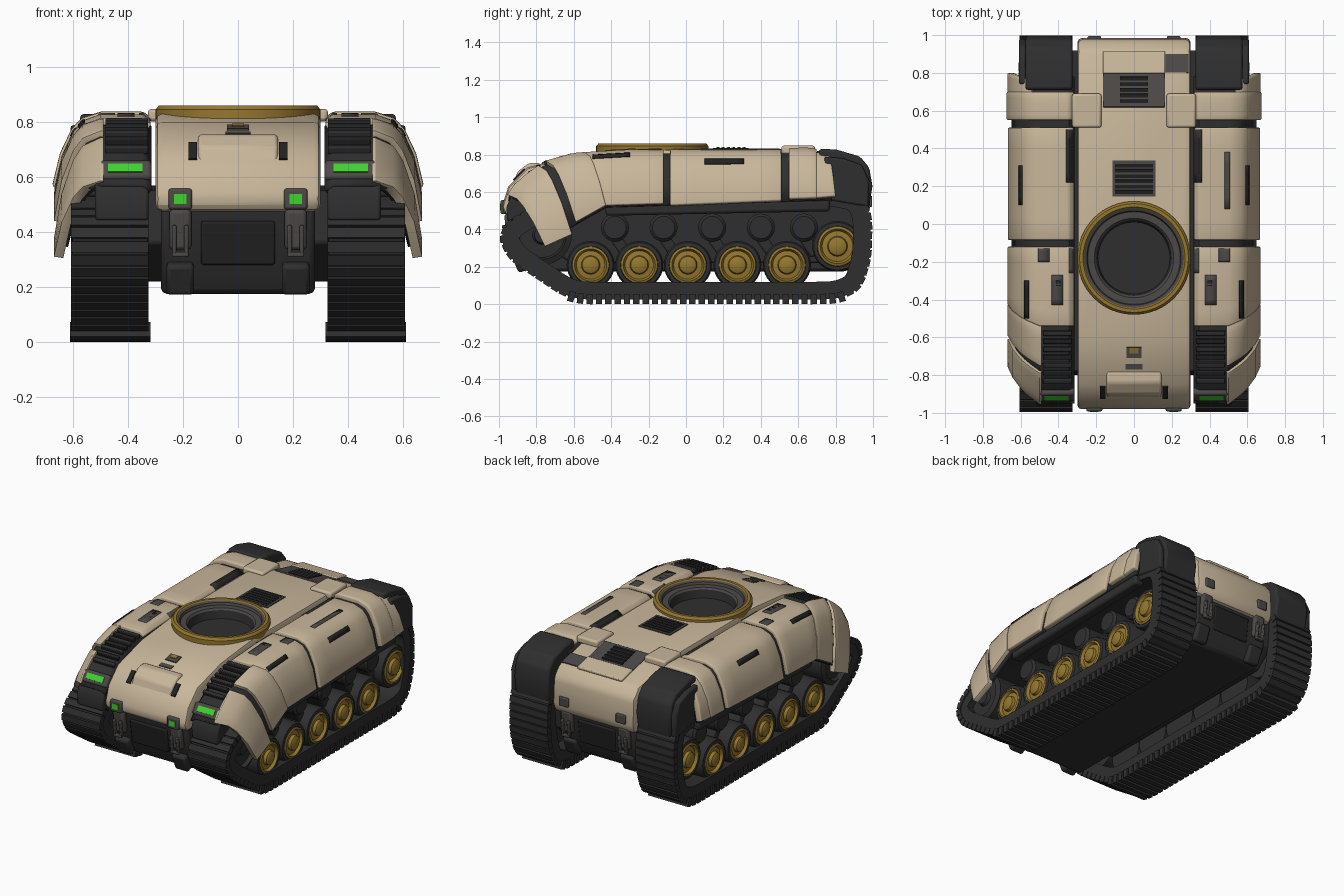
import bpy, bmesh, math
from mathutils import Matrix, Vector

if "Cube" in bpy.data.objects:
    bpy.data.objects.remove(bpy.data.objects["Cube"])


def material(name, rgb):
    m = bpy.data.materials.new(name)
    m.diffuse_color = (*rgb, 1)
    m.use_nodes = True
    m.node_tree.nodes["Principled BSDF"].inputs["Base Color"].default_value = m.diffuse_color
    return m


TAN = material("sand_armour", (0.58, 0.47, 0.325))
DARK = material("dark_rubber", (0.028, 0.028, 0.028))
GREY = material("worn_grey", (0.072, 0.066, 0.062))
GOLD = material("brass", (0.30, 0.185, 0.028))
GREEN = material("green_lamp", (0.05, 0.65, 0.03))
BLACK = material("black_vent", (0.016, 0.016, 0.016))


def make(name, verts, faces, mat, mirror=False, bevel=0, solid=0, recalc=True):
    me = bpy.data.meshes.new(name)
    me.from_pydata([tuple(v) for v in verts], [], faces)
    if recalc:
        bm = bmesh.new()
        bm.from_mesh(me)
        bmesh.ops.remove_doubles(bm, verts=bm.verts, dist=1e-5)
        bmesh.ops.recalc_face_normals(bm, faces=bm.faces)
        bm.to_mesh(me)
        bm.free()
    me.materials.append(mat)
    ob = bpy.data.objects.new(name, me)
    bpy.context.collection.objects.link(ob)
    if solid:
        s = ob.modifiers.new("thickness", 'SOLIDIFY')
        s.thickness, s.offset = solid, -1
    if bevel:
        b = ob.modifiers.new("bevel", 'BEVEL')
        b.width, b.segments, b.limit_method = bevel, 2, 'ANGLE'
    if mirror:
        ob.modifiers.new("mirror", 'MIRROR')
    return ob


BOX_FACES = [(0, 1, 3, 2), (4, 6, 7, 5), (0, 4, 5, 1), (2, 3, 7, 6), (0, 2, 6, 4), (1, 5, 7, 3)]


def box(name, loc, size, mat, tilt=0, mirror=False, bevel=0):
    r = Matrix.Rotation(tilt, 3, 'X')
    vs = [Vector(loc) + r @ Vector((x * size[0] / 2, y * size[1] / 2, z * size[2] / 2))
          for x in (-1, 1) for y in (-1, 1) for z in (-1, 1)]
    return make(name, vs, BOX_FACES, mat, mirror, bevel)


def prism(name, pts, x0, x1, mat, mirror=False, bevel=0):
    n = len(pts)
    vs = [(x0, *p) for p in pts] + [(x1, *p) for p in pts]
    fs = [tuple(range(n)), tuple(range(2 * n - 1, n - 1, -1))]
    fs += [(i, (i + 1) % n, (i + 1) % n + n, i + n) for i in range(n)]
    return make(name, vs, fs, mat, mirror, bevel)


def lathe(name, prof, centre, mat, axis='X', mirror=False, seg=32):
    vs, fs, n = [], [], len(prof)
    for k in range(seg):
        c, s = math.cos(2 * math.pi * k / seg), math.sin(2 * math.pi * k / seg)
        for r, h in prof:
            vs.append((h, centre[0] + r * c, centre[1] + r * s) if axis == 'X'
                      else (centre[0] + r * c, centre[1] + r * s, h))
    for k in range(seg):
        m = (k + 1) % seg
        fs += [(k * n + i, m * n + i, m * n + i + 1, k * n + i + 1) for i in range(n - 1)]
    return make(name, vs, fs, mat, mirror)


def interp(table, x):
    if x <= table[0][0]:
        return table[0][1:]
    for a, b in zip(table, table[1:]):
        if x <= b[0]:
            f = (x - a[0]) / (b[0] - a[0])
            return tuple(p + (q - p) * f for p, q in zip(a[1:], b[1:]))
    return table[-1][1:]


# Fender surface: crown height along y, and cross-section (t, x, fraction of drop)
CROWN = [(-0.97, 0.56), (-0.93, 0.63), (-0.85, 0.70), (-0.76, 0.765), (-0.6, 0.81), (-0.3, 0.828),
         (0.5, 0.828), (0.65, 0.832), (0.8, 0.81), (0.95, 0.74)]
CROSS = [(0, 0.315, 0.08), (0.1, 0.345, 0), (0.4, 0.50, 0), (0.55, 0.565, 0.08),
         (0.65, 0.60, 0.22), (0.82, 0.642, 0.55), (1, 0.67, 1)]


def skin(name, stations, t0, t1, mat, off=0.0, thick=0.03, bevel=0, mirror=True):
    """Curved plate on the fender; stations are (y at crown, y at hem, hem height)."""
    ts = sorted({t0, t1} | {c[0] for c in CROSS if t0 < c[0] < t1})
    rows = [[p + (q - p) * k / 5 for p, q in zip(a, b)]
            for a, b in zip(stations, stations[1:]) for k in range(5)] + [list(stations[-1])]
    vs = []
    for yt, yb, hem in rows:
        top = interp(CROWN, yt)[0]
        for t in ts:
            x, g = interp(CROSS, t)
            a = min(1, max(0, (t - 0.4) / 0.35)) * math.pi / 2
            vs.append((x + off * math.sin(a), yt + (yb - yt) * max(0, (t - 0.4) / 0.6),
                       top - (top - hem) * g + off * math.cos(a)))
    n = len(ts)
    fs = [(i * n + j, i * n + j + 1, (i + 1) * n + j + 1, (i + 1) * n + j)
          for i in range(len(rows) - 1) for j in range(n - 1)]
    return make(name, vs, fs, mat, mirror, bevel, thick, recalc=False)


# Fender armour plates over a dark liner
skin("fender_liner", [(-0.95, -0.72, 0.35), (-0.72, -0.57, 0.44), (-0.43, -0.43, 0.52), (0.78, 0.78, 0.56)],
     0, 1, DARK, -0.022, 0.03)
skin("front_skirt", [(-0.955, -0.755, 0.31), (-0.79, -0.61, 0.375)], 0.38, 1, TAN, 0, 0.035, 0.008)
skin("forward_skirt", [(-0.75, -0.59, 0.44), (-0.54, -0.43, 0.53)], 0.38, 1, TAN, 0, 0.035, 0.006)
skin("middle_skirt", [(-0.54, -0.43, 0.53), (-0.12, -0.12, 0.54)], 0, 1, TAN, 0, 0.035, 0.006)
skin("rear_skirt", [(-0.085, -0.085, 0.53), (0.51, 0.51, 0.555)], 0, 1, TAN, 0, 0.035, 0.008)
skin("tail_skirt", [(0.55, 0.55, 0.565), (0.70, 0.70, 0.57)], 0, 1, TAN, 0.006, 0.04, 0.008)
skin("tail_corner", [(0.69, 0.69, 0.57), (0.76, 0.80, 0.58)], 0.5, 1, TAN, 0.002, 0.04, 0.008)
prism("fender_nose", [(-0.955, 0.44), (-0.96, 0.52), (-0.93, 0.59), (-0.8, 0.69), (-0.8, 0.5)], 0.325, 0.52, DARK,
      True, 0.01)
box("hem_rail", (0.60, 0.17, 0.515), (0.07, 1.2, 0.06), DARK, 0.02, True, 0.015)

# Inset slots and worn plates on the fenders
SLOTS = [("side_slot", 0.10, 0.31, 0.62, 0.68, BLACK), ("forward_side_slot", -0.50, -0.30, 0.53, 0.59, BLACK),
         ("top_slot", 0.08, 0.38, 0.36, 0.42, GREY), ("grey_hatch", -0.43, -0.27, 0.16, 0.28, GREY),
         ("hatch_core", -0.40, -0.30, 0.18, 0.23, BLACK), ("deck_gutter", 0.22, 0.50, 0.0, 0.13, DARK),
         ("ring_gutter", -0.26, -0.13, 0.0, 0.09, GREY), ("edge_slot", -0.20, -0.13, 0.3, 0.42, GREY)]
for nm, y0, y1, t0, t1, mat in SLOTS:
    skin(nm, [(y0, y0, 0.54), (y1, y1, 0.545)], t0, t1, mat, 0.004, 0.009, 0, nm != "top_slot")

# Front fender grill ribs
for k in range(7):
    y = -0.83 + k * 0.042
    box("grill_rib", (0.405, y, interp(CROWN, y)[0] - 0.014), (0.155, 0.024, 0.028), BLACK if k % 2 else DARK,
        0.45 - k * 0.04, True, 0.004)

# Headlamps on the fenders
box("headlamp_housing", (0.41, -0.885, 0.608), (0.19, 0.085, 0.08), GREY, -0.6, True, 0.012)
box("headlamp", (0.41, -0.92, 0.632), (0.125, 0.008, 0.036), GREEN, -0.6, True)

# Rear dark fender blocks
prism("rear_fender", [(0.71, 0.54), (0.71, 0.83), (0.80, 0.828), (0.93, 0.79), (0.98, 0.73), (0.997, 0.63),
                      (0.975, 0.50)], 0.325, 0.575, DARK, True, 0.015)
prism("rear_fender_cap", [(0.74, 0.56), (0.74, 0.79), (0.84, 0.78), (0.94, 0.745), (0.98, 0.66), (0.975, 0.52)],
      0.57, 0.61, DARK, True, 0.012)

# Central hull
hull = prism("upper_hull", [(-0.965, 0.475), (-0.985, 0.52), (-0.95, 0.63), (-0.85, 0.73), (-0.6, 0.80),
                            (-0.3, 0.83), (0.6, 0.83), (0.92, 0.755), (0.975, 0.69), (0.985, 0.52),
                            (0.965, 0.46)], -0.3, 0.3, TAN, bevel=0.025)
cutter = lathe("ring_cutter", [(0, 0.70), (0.25, 0.70), (0.25, 0.95), (0, 0.95)], (0, -0.18), TAN, 'Z', seg=48)
cut = hull.modifiers.new("ring_hole", 'BOOLEAN')
cut.operation, cut.object, cut.solver = 'DIFFERENCE', cutter, 'EXACT'
bpy.context.view_layer.objects.active = hull
for m in list(hull.modifiers):
    bpy.ops.object.modifier_apply(modifier=m.name)
bpy.data.objects.remove(cutter)
prism("lower_hull", [(-0.945, 0.5), (-0.92, 0.32), (-0.85, 0.175), (0.86, 0.175), (0.93, 0.3), (0.945, 0.5)],
      -0.28, 0.28, DARK, bevel=0.02)
prism("suspension_box", [(-0.78, 0.55), (-0.80, 0.36), (-0.62, 0.22), (0.78, 0.22), (0.90, 0.32), (0.92, 0.57)],
      0.2, 0.35, DARK, True, 0.01)
for s, nm in ((-1, "bow_plate"), (1, "stern_plate")):
    box(nm, (0, s * 0.93, 0.36), (0.27, 0.02, 0.16), BLACK, s * -0.15, False, 0.008)

# Turret ring
C = (0, -0.18)
lathe("ring_rim", [(0.285, 0.79), (0.30, 0.80), (0.30, 0.845), (0.288, 0.86), (0.27, 0.86), (0.262, 0.85)],
      C, GOLD, 'Z', seg=64)
lathe("ring_step", [(0.264, 0.853), (0.25, 0.846), (0.245, 0.83), (0.21, 0.828), (0.20, 0.815)], C, GREY, 'Z', seg=64)
lathe("ring_well", [(0.20, 0.817), (0.19, 0.765), (0, 0.765)], C, DARK, 'Z', seg=64)

# Deck vents with slats
box("deck_vent", (0, 0.24, 0.83), (0.23, 0.19, 0.012), GREY)
for k in range(6):
    box("deck_slat", (0, 0.17 + k * 0.028, 0.834), (0.2, 0.018, 0.012), BLACK, 0.2)
box("rear_vent_frame", (0, 0.71, 0.804), (0.33, 0.19, 0.014), GREY, -0.23, False, 0.004)
for k in range(5):
    box("rear_slat", (0, 0.65 + k * 0.03, 0.826 - k * 0.007), (0.15, 0.02, 0.014), BLACK, 0.1)
box("rear_panel", (0, 0.855, 0.775), (0.33, 0.12, 0.02), TAN, -0.23, False, 0.006)
box("worn_corner", (0.228, 0.85, 0.7735), (0.12, 0.1, 0.008), GREY, -0.23)
box("deck_pad", (0.25, 0.6, 0.825), (0.155, 0.18, 0.045), TAN, 0, True, 0.012)

# Glacis panel with slots and marker
prism("glacis_panel", [(-0.925, 0.64), (-0.90, 0.71), (-0.84, 0.755), (-0.78, 0.755), (-0.8, 0.65)],
      -0.145, 0.145, TAN, bevel=0.012)
box("glacis_slot", (0.165, -0.888, 0.69), (0.03, 0.085, 0.02), BLACK, 0.78, True)
box("marker_plate", (0, -0.68, 0.778), (0.08, 0.06, 0.012), GREY, 0.27)
box("marker", (0, -0.67, 0.785), (0.045, 0.03, 0.012), GOLD, 0.27)
box("glacis_trim", (0, -0.755, 0.757), (0.09, 0.03, 0.01), GREY, 0.27)

# Bow and stern lamps and tow hooks
box("bow_lamp_housing", (0.21, -0.972, 0.52), (0.085, 0.04, 0.075), GREY, 0, True, 0.008)
box("bow_lamp", (0.21, -0.991, 0.52), (0.045, 0.008, 0.035), GREEN, 0, True)
for s in (-1, 1):
    box("hook_mount", (0.21, s * 0.94, 0.41), (0.08, 0.05, 0.15), GREY, s * -0.1, True, 0.015)
    box("hook_foot", (0.21, s * 0.885, 0.235), (0.1, 0.07, 0.12), DARK, s * -0.4, True, 0.015)
    for x in (0.188, 0.232):
        box("hook_side", (x, s * 0.966, 0.37), (0.016, 0.025, 0.11), GREY, s * -0.1, True, 0.005)
    box("hook_bar", (0.21, s * 0.962, 0.318), (0.06, 0.025, 0.018), GREY, 0, True, 0.005)
box("stern_fitting", (0.21, 0.98, 0.55), (0.07, 0.03, 0.06), GREY, 0, True, 0.006)

# Track belt: corner points smoothed, then resampled evenly
loop = [Vector(p) for p in [(-0.62, 0.025), (-0.94, 0.24), (-0.995, 0.35), (-0.96, 0.43), (-0.86, 0.495), (-0.7, 0.57),
                            (-0.5, 0.62), (0.78, 0.62), (0.93, 0.59), (0.99, 0.48), (0.985, 0.24), (0.93, 0.08),
                            (0.81, 0.025)]]
for _ in range(2):
    loop = [a.lerp(b, f) for a, b in zip(loop, loop[1:] + loop[:1])
            for f in (min(0.2, 0.05 / (b - a).length), 1 - min(0.2, 0.05 / (b - a).length))]
N = 92
lens = [(b - a).length for a, b in zip(loop, loop[1:] + loop[:1])]
pts, step = [], sum(lens) / N
for k in range(N):
    d, i = k * step, 0
    while d > lens[i]:
        d -= lens[i]
        i += 1
    pts.append(loop[i].lerp(loop[(i + 1) % len(loop)], d / lens[i]))
vs, fs, cv, cf = [], [], [], []
for k, p in enumerate(pts):
    t = (pts[(k + 1) % N] - pts[k - 1]).normalized()
    n = Vector((-t.y, t.x))  # loop runs clockwise, so this points outward
    inner = p - n * 0.095
    vs += [(0.33, *p), (0.602, *p), (0.602, *inner), (0.33, *inner)]
    m = (k + 1) % N
    fs += [(k * 4 + j, k * 4 + (j + 1) % 4, m * 4 + (j + 1) % 4, m * 4 + j) for j in range(4)]
    # one cleat per link, deeper on the ground run
    low = p.y < 0.05
    cv += [(x, *(p + t * a * (0.017 if low else 0.02) + n * h)) for x in ((0.318, 0.612) if low else (0.325, 0.607))
           for a in (-1, 1) for h in (-0.03, 0.025 if low else 0.008)]
    cf += [tuple(k * 8 + i for i in f) for f in BOX_FACES]
make("track_belt", vs, fs, DARK, True)
make("track_cleats", cv, cf, DARK, True)


# Wheels
def wheel(name, y, z, tyre, hub):
    lathe(name + "_tyre", [(0, 0.36), (tyre, 0.36), (tyre, 0.57), (tyre - 0.008, 0.585), (hub, 0.587), (hub, 0.56)],
          (y, z), DARK, mirror=True)
    lathe(name + "_hub", [(r * hub, x) for r, x in ((1, 0.565), (0.98, 0.588), (0.86, 0.593), (0.76, 0.575),
          (0.5, 0.579), (0.45, 0.598), (0.3, 0.606), (0, 0.608))], (y, z), GOLD, mirror=True)


for y in (-0.51, -0.25, 0.01, 0.275, 0.54):
    wheel("road_wheel", y, 0.21, 0.128, 0.1)
wheel("drive_wheel", 0.81, 0.31, 0.135, 0.108)
lathe("front_idler", [(0, 0.36), (0.16, 0.36), (0.16, 0.57), (0.13, 0.585), (0.12, 0.56), (0.05, 0.56), (0.04, 0.58),
                      (0, 0.58)], (-0.77, 0.37), DARK, mirror=True)
for y in (-0.38, -0.12, 0.14, 0.40, 0.63):
    lathe("return_roller", [(0, 0.34), (0.075, 0.34), (0.075, 0.54), (0.06, 0.555), (0, 0.555)],
          (y, 0.41), DARK, mirror=True, seg=24)
    box("axle_arm", (0.44, y + 0.02, 0.33), (0.18, 0.06, 0.16), DARK, 0.6, True, 0.01)

# Smooth shading with sharp creases
bpy.ops.object.select_all(action='SELECT')
bpy.context.view_layer.objects.active = hull
bpy.ops.object.shade_smooth_by_angle(angle=math.radians(32))
